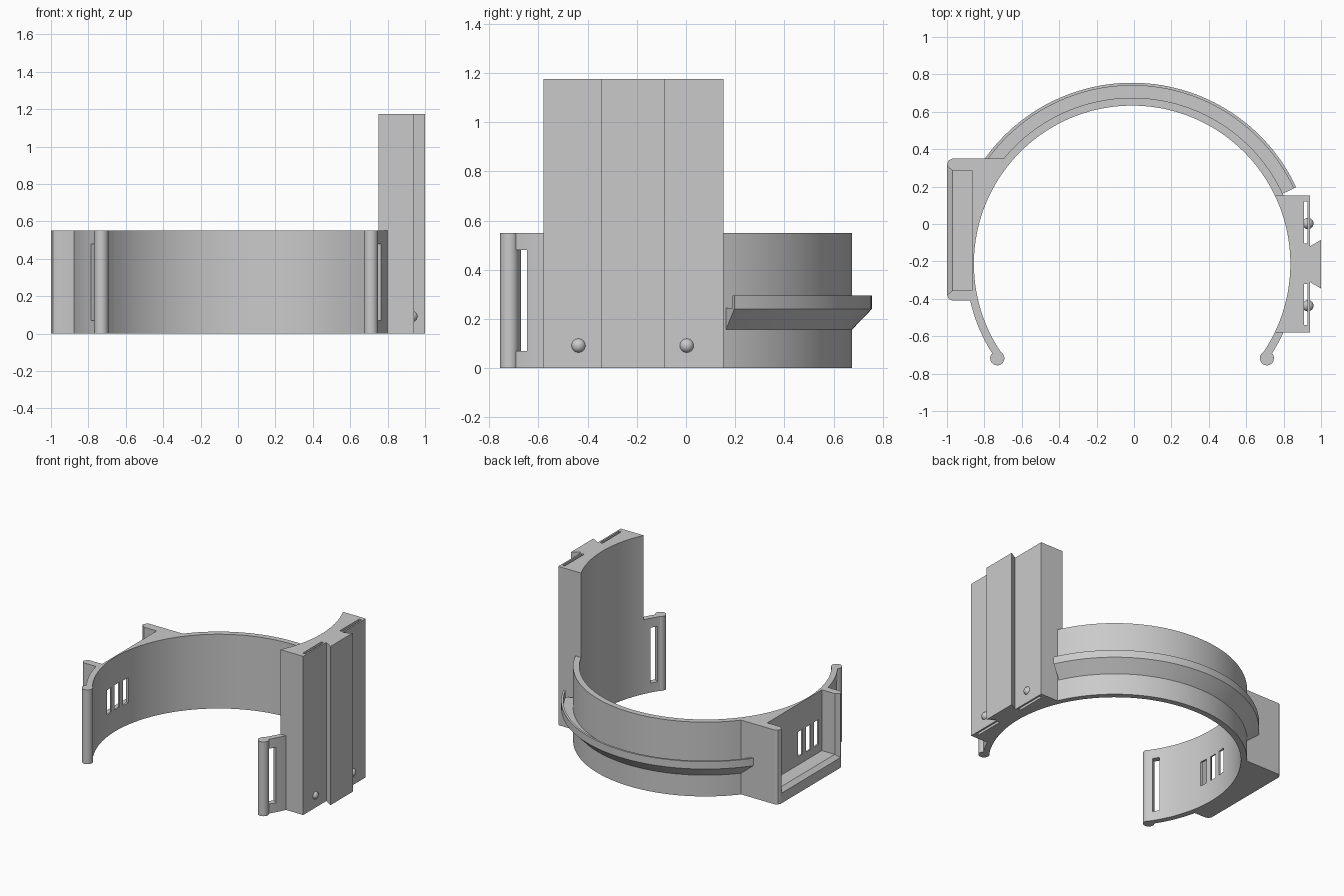
import bpy, bmesh
from math import sin, cos, asin, degrees, radians, pi
from mathutils import Matrix, Vector

cube = bpy.data.objects.get("Cube")
if cube:
    bpy.data.objects.remove(cube, do_unlink=True)

CX, CY = -0.01, -0.213           # ring centre
R_IN, R_OUT, H = 0.846, 0.888, 0.55
PANEL_Y0, PANEL_Y1 = -0.58, 0.152
POCKET_Y0, POCKET_Y1 = -0.41, 0.35

grey = bpy.data.materials.new("plain grey")
grey.use_nodes = True
grey.diffuse_color = (0.59, 0.59, 0.59, 1)
grey.node_tree.nodes["Principled BSDF"].inputs["Base Color"].default_value = (0.59, 0.59, 0.59, 1)
parts = []


def finish(name, bm):
    bmesh.ops.recalc_face_normals(bm, faces=bm.faces)
    mesh = bpy.data.meshes.new(name)
    bm.to_mesh(mesh)
    bm.free()
    mesh.materials.append(grey)
    ob = bpy.data.objects.new(name, mesh)
    bpy.context.collection.objects.link(ob)
    parts.append(ob)
    return ob


def loft(name, rings):
    """Skin a list of equal-length point rings and cap both ends."""
    bm = bmesh.new()
    rows = [[bm.verts.new(p) for p in ring] for ring in rings]
    n = len(rows[0])
    for a, b in zip(rows, rows[1:]):
        for i in range(n):
            j = (i + 1) % n
            bm.faces.new((a[i], a[j], b[j], b[i]))
    bm.faces.new(rows[0])
    bm.faces.new(rows[-1])
    return finish(name, bm)


def prism(name, outline, z0, z1):
    return loft(name, [[(x, y, z) for x, y in outline] for z in (z0, z1)])


def rect(x0, x1, y0, y1):
    return [(x0, y0), (x1, y0), (x1, y1), (x0, y1)]


def polar(r, deg):
    return CX + r * cos(radians(deg)), CY + r * sin(radians(deg))


def arc(r, a0, a1, steps):
    return [polar(r, a0 + (a1 - a0) * i / steps) for i in range(steps + 1)]


def angle_at(r, y):
    """Angle on the +x side where a circle of radius r reaches height y."""
    return degrees(asin((y - CY) / r))


def sweep(name, profile, a0, a1, steps):
    """Sweep an (r, z) profile around the ring centre."""
    angles = [a0 + (a1 - a0) * i / steps for i in range(steps + 1)]
    return loft(name, [[(*polar(r, a), z) for r, z in profile] for a in angles])


def cut(body, tool):
    mod = body.modifiers.new("cut", 'BOOLEAN')
    mod.operation, mod.solver, mod.object = 'DIFFERENCE', 'EXACT', tool
    bpy.context.view_layer.objects.active = body
    bpy.ops.object.modifier_apply(modifier=mod.name)
    parts.remove(tool)
    bpy.data.objects.remove(tool, do_unlink=True)


# Curved band: back span and two arms, meeting the panel and the pocket
section = [(R_IN, 0), (R_OUT, 0), (R_OUT, H), (R_IN, H)]
panel_low, panel_high = angle_at(R_OUT, PANEL_Y0), angle_at(R_OUT, PANEL_Y1)
pocket_high = 180 - angle_at(R_OUT, POCKET_Y1)
pocket_low = 180 - angle_at(R_OUT, POCKET_Y0)
sweep("back_band", section, panel_high, pocket_high, 56)
left_arm = sweep("left_arm", section, -35, panel_low, 6)
right_arm = sweep("right_arm", section, pocket_low, 215, 10)

# Gutter lip around the back
sweep("lip", [(0.886, 0.155), (0.968, 0.24), (0.968, 0.295), (0.953, 0.295),
              (0.953, 0.245), (0.886, 0.245)], 25, 145, 60)

# Side pocket block with softened outer corners and a curved inner wall
pocket = prism("pocket", [(-0.97, POCKET_Y0), (-0.99, -0.4), (-1, -0.38),
                          (-1, 0.32), (-0.99, 0.34), (-0.97, POCKET_Y1),
                          polar(R_OUT, pocket_high)]
               + arc(R_IN, pocket_high, pocket_low, 24)
               + [polar(R_OUT, pocket_low)], 0, H)

# Pocket recess, open at the top, flared towards the outside
recess = loft("recess", [[(x, -0.355 - f, 0.1 - f), (x, 0.285 + f, 0.1 - f),
                          (x, 0.285 + f, 0.8), (x, -0.355 - f, 0.8)]
                         for x, f in ((-0.865, 0), (-0.97, 0), (-1.03, 0.05))])
cut(pocket, recess)

# Three small windows through the pocket wall
for y in (-0.29, -0.195, -0.1):
    cut(pocket, prism("window", rect(-0.95, -0.75, y - 0.027, y + 0.027), 0.16, 0.345))

# Tall panel with dovetail rail and a curved inner face
panel = prism("panel", [(0.94, PANEL_Y0), (0.94, -0.31), (1, -0.345),
                        (1, -0.085), (0.94, -0.12), (0.94, PANEL_Y1)]
              + arc(R_IN, angle_at(R_IN, PANEL_Y1), angle_at(R_IN, PANEL_Y0), 24), 0, 1.175)

# Long slits down through the panel
for y0, y1 in ((-0.54, -0.32), (-0.105, 0.12)):
    cut(panel, prism("slit", rect(0.908, 0.928, y0, y1), -0.2, 1.5))

# Strap slots and rounded end posts on both arms
for side_name, arm, end, angle in (("left", left_arm, -35, -30.9), ("right", right_arm, 215, 210.9)):
    radial = Vector((cos(radians(angle)), sin(radians(angle))))
    side = Vector((-radial.y, radial.x)) * 0.026
    mid = Vector(polar(0.865, angle))
    corners = [mid + radial * u + side * v for u, v in ((-0.1, -1), (0.1, -1), (0.1, 1), (-0.1, 1))]
    cut(arm, prism("slot", [tuple(c) for c in corners], 0.07, 0.48))
    px, py = polar(0.88, end)
    prism(side_name + "_end_post", [(px + 0.038 * cos(2 * pi * i / 32), py + 0.038 * sin(2 * pi * i / 32))
                                    for i in range(32)], 0, H)

# Small round knobs on the panel
for label, y in (("front", -0.437), ("back", 0.003)):
    bm = bmesh.new()
    bmesh.ops.create_uvsphere(bm, u_segments=24, v_segments=12, radius=0.03,
                              matrix=Matrix.Translation((0.93, y, 0.092)))
    finish(label + "_knob", bm)

# Smooth curves, crisp edges
bpy.ops.object.select_all(action='DESELECT')
for ob in parts:
    ob.select_set(True)
bpy.context.view_layer.objects.active = pocket
bpy.ops.object.shade_smooth_by_angle(angle=radians(25))
